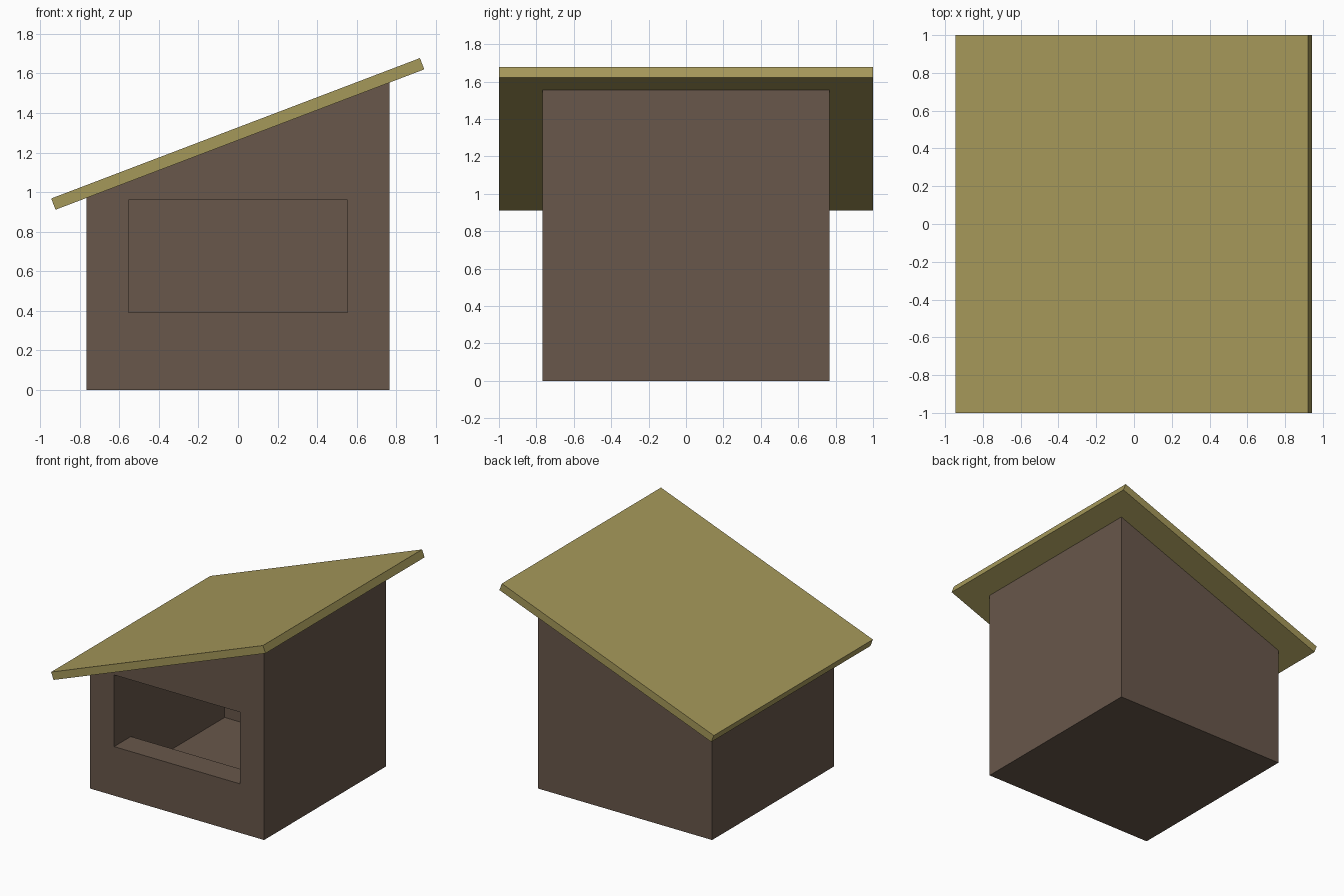
import bpy, bmesh

if "Cube" in bpy.data.objects:
    bpy.data.objects.remove(bpy.data.objects["Cube"])


def material(name, rgb):
    m = bpy.data.materials.new(name)
    m.diffuse_color = (*rgb, 1.0)
    m.use_nodes = True
    m.node_tree.nodes["Principled BSDF"].inputs["Base Color"].default_value = m.diffuse_color
    return m


def loft(name, rings, mat):
    """Skin a series of four-sided (y, profile) rings and cap both ends."""
    bm = bmesh.new()
    loops = [[bm.verts.new((x, y, z)) for x, z in prof] for y, prof in rings]
    for a, b in zip(loops, loops[1:]):
        for i in range(4):
            j = (i + 1) % 4
            bm.faces.new((a[i], a[j], b[j], b[i]))
    bm.faces.new(loops[0][::-1])
    bm.faces.new(loops[-1])
    bmesh.ops.recalc_face_normals(bm, faces=bm.faces)
    me = bpy.data.meshes.new(name)
    bm.to_mesh(me)
    bm.free()
    me.materials.append(mat)
    ob = bpy.data.objects.new(name, me)
    bpy.context.collection.objects.link(ob)
    return ob


def roofline(x):
    return 1.262 + 0.3807 * x


def shed_profile(half, floor, drop):
    return [(-half, floor), (half, floor),
            (half, roofline(half) - drop), (-half, roofline(-half) - drop)]


brown = material("brown wall", (0.138, 0.095, 0.069))
olive = material("olive roof", (0.376, 0.314, 0.102))

# Hollow body: outer shell, window reveal, then inner room
outer = shed_profile(0.767, 0.0, 0.0)
room = shed_profile(0.555, 0.09, 0.085)
window = [(-0.553, 0.39), (0.553, 0.39), (0.553, 0.96), (-0.553, 0.96)]
loft("body", [(0.767, outer), (-0.767, outer), (-0.767, window),
              (-0.557, window), (-0.557, room), (0.625, room)], brown)

# Sloping roof slab, ends square to the slope
nx, nz = -0.0217, 0.057
lo, hi = (-0.923, roofline(-0.923)), (0.942, roofline(0.942))
slab = [lo, hi, (hi[0] + nx, hi[1] + nz), (lo[0] + nx, lo[1] + nz)]
loft("roof", [(-1.0, slab), (1.0, slab)], olive)
